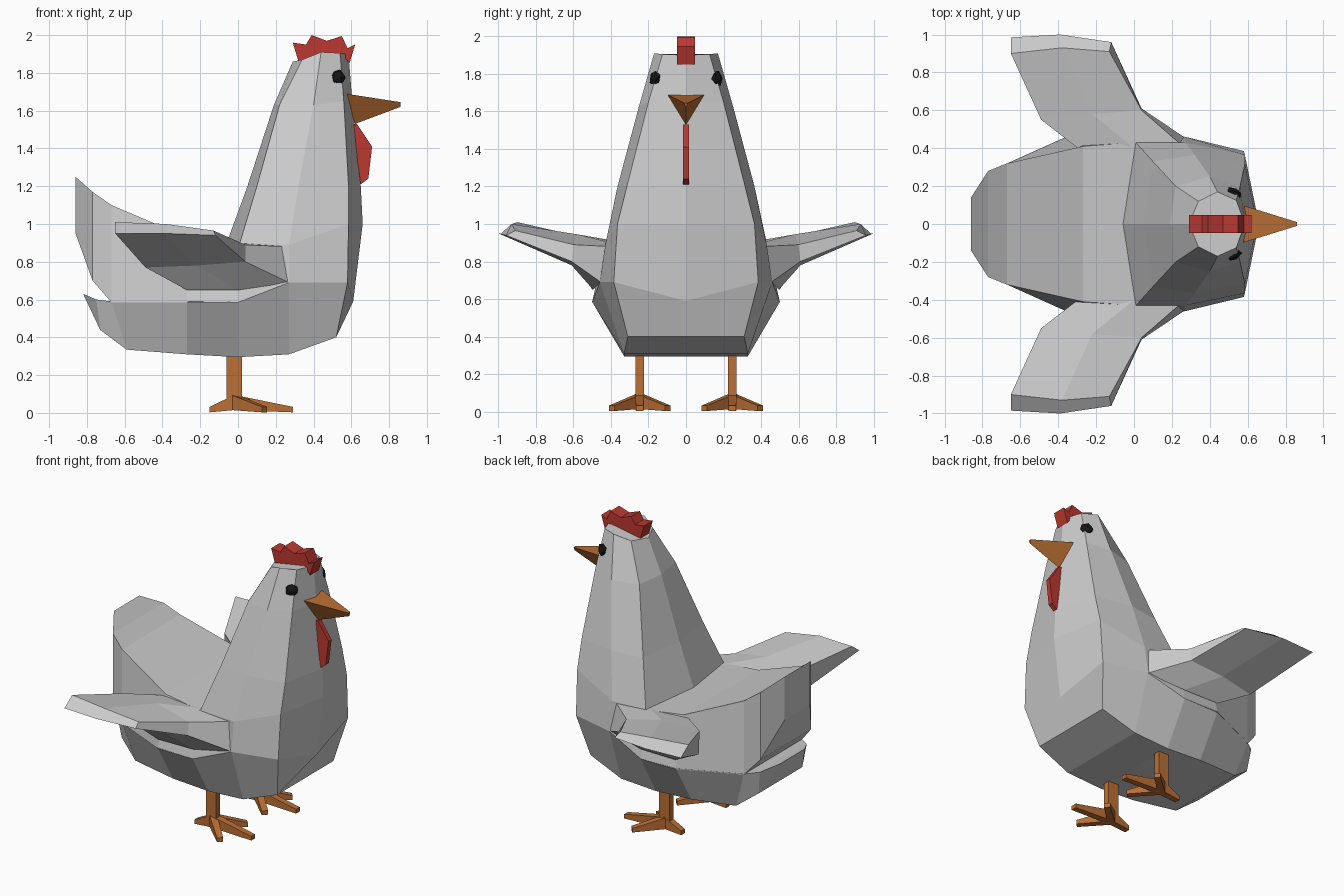
import bpy, bmesh, math
from mathutils import Vector

if "Cube" in bpy.data.objects:
    bpy.data.objects.remove(bpy.data.objects["Cube"])


def material(name, rgb):
    m = bpy.data.materials.new(name)
    m.diffuse_color = (*rgb, 1)
    m.use_nodes = True
    m.node_tree.nodes["Principled BSDF"].inputs["Base Color"].default_value = m.diffuse_color
    return m


ORANGE = material("orange", (0.50, 0.16, 0.035))
RED = material("red", (0.50, 0.04, 0.03))
BLACK = material("black", (0.008, 0.008, 0.008))


def loft(name, rings, mat=None):
    """Skin closed rings with equal point counts and cap both ends."""
    bm = bmesh.new()
    rows = [[bm.verts.new(p) for p in r] for r in rings]
    n = len(rows[0])
    for a, b in zip(rows, rows[1:]):
        for i in range(n):
            j = (i + 1) % n
            bm.faces.new((a[i], a[j], b[j], b[i]))
    bm.faces.new(rows[0])
    bm.faces.new(rows[-1])
    bmesh.ops.recalc_face_normals(bm, faces=bm.faces)
    me = bpy.data.meshes.new(name)
    bm.to_mesh(me)
    bm.free()
    ob = bpy.data.objects.new(name, me)
    bpy.context.collection.objects.link(ob)
    if mat:
        me.materials.append(mat)
    return ob


def sym(half):
    """Complete a half ring by mirroring it across y = 0."""
    return half + [(x, -y, z) for x, y, z in reversed(half) if y > 0]


def plate(name, profile, w, mat):
    """Side profile in x, z given thickness 2w."""
    return loft(name, [[(x, s * w, z) for x, z in profile] for s in (-1, 1)], mat)


# lower body: bottom edge, widest edge, centre line
loft("lower_body", [sym(r) for r in (
    [(-.81, .13, .61), (-.82, .14, .63), (-.82, 0, .63)],
    [(-.73, .24, .44), (-.75, .26, .60), (-.75, 0, .60)],
    [(-.59, .29, .335), (-.67, .32, .59), (-.67, 0, .59)],
    [(-.27, .33, .31), (-.27, .50, .59), (-.27, 0, .60)],
    [(0, .33, .295), (0, .50, .585), (0, 0, .60)],
    [(.27, .33, .31), (.27, .46, .69), (.27, 0, .62)],
    [(.52, .31, .40), (.58, .385, .69), (.61, 0, .59)])])

# back and raised tail: (x, low y, low z, top y, top z)
loft("back_and_tail", [sym([(x, yl, zl), (x, yt, zt)]) for x, yl, zl, yt, zt in (
    (-.86, .14, .95, .14, 1.25),
    (-.77, .28, .70, .28, 1.17),
    (-.67, .32, .585, .32, 1.10),
    (-.27, .50, .585, .41, .93),
    (0, .50, .585, .43, .90),
    (.27, .46, .69, .42, .88))])

# breast, neck and head: back, back corner, side, front corner, front
loft("neck_and_head", [sym(r) for r in (
    [(0, 0, .62), (.02, .42, .62), (.27, .46, .69), (.58, .385, .69), (.61, 0, .59)],
    [(-.06, 0, .90), (.01, .43, .90), (.27, .43, .89), (.585, .365, 1.0), (.66, 0, 1.0)],
    [(.05, 0, 1.20), (.10, .33, 1.20), (.32, .365, 1.20), (.585, .315, 1.20), (.65, 0, 1.20)],
    [(.19, 0, 1.63), (.22, .20, 1.63), (.40, .25, 1.63), (.56, .20, 1.65), (.605, 0, 1.65)],
    [(.29, 0, 1.86), (.34, .12, 1.87), (.44, .17, 1.91), (.54, .125, 1.905), (.585, 0, 1.90)])])

# wings: root, elbow and tip sections (top then underside)
for s, side in ((1, "left"), (-1, "right")):
    loft(side + "_wing", [[(x, s * y, z) for x, y, z in r] for r in (
        [(-.27, .38, .91), (0, .40, .90), (.27, .40, .88),
         (.27, .455, .69), (0, .495, .65), (-.27, .50, .65)],
        [(-.49, .55, .93), (-.22, .58, .945), (.04, .60, .89),
         (.04, .61, .80), (-.22, .61, .78), (-.49, .56, .77)],
        [(-.65, .90, 1.01), (-.38, .93, 1.0), (-.13, .91, .965),
         (-.12, .96, .94), (-.39, 1.0, .95), (-.65, .985, .95)])])

# beak
loft("beak", [
    [(.57, -.10, 1.69), (.57, .10, 1.69), (.62, 0, 1.53)],
    [(.86, -.01, 1.645), (.86, .01, 1.645), (.86, 0, 1.62)]], ORANGE)

# comb and wattle
plate("comb", [(.32, 1.86), (.29, 1.96), (.36, 1.95), (.39, 2.0), (.47, 1.97),
               (.55, 1.995), (.58, 1.93), (.62, 1.95), (.59, 1.85), (.55, 1.90)], .048, RED)
plate("wattle", [(.61, 1.53), (.63, 1.53), (.71, 1.41), (.69, 1.24), (.65, 1.21), (.63, 1.35)],
      .017, RED)

# eyes: flattened faceted beads
for s, side in ((1, "left"), (-1, "right")):
    bpy.ops.mesh.primitive_ico_sphere_add(subdivisions=1, radius=1, location=(.53, s * .165, 1.775))
    eye = bpy.context.object
    eye.name = side + "_eye"
    eye.scale = (.046, .046, .024)
    eye.rotation_mode = 'QUATERNION'
    eye.rotation_quaternion = Vector((.5, s * .85, .12)).to_track_quat('Z', 'Y')
    eye.data.materials.append(BLACK)


def toe(name, base, tip):
    """Wedge running from the ankle to a toe tip."""
    d = (Vector(tip) - Vector(base)).normalized()
    n = Vector((-d.y, d.x))
    rings = []
    for (x, y), w, lo, hi in ((base, .024, .015, .095), (tip, .02, .003, .032)):
        rings.append([(x + k * w * n.x, y + k * w * n.y, z)
                      for k, z in ((-1, lo), (1, lo), (1, hi), (-1, hi))])
    loft(name, rings, ORANGE)


# legs and feet
for s, side in ((1, "left"), (-1, "right")):
    c = s * .247
    loft(side + "_leg", [[(x, c + y, z) for x, y in
                          ((-.06, -.022), (.02, -.022), (.02, .022), (-.06, .022))]
                         for z in (.05, .35)], ORANGE)
    for part, dx, dy in (("middle", .29, 0), ("outer", .14, .15),
                         ("inner", .14, -.15), ("back", -.15, 0)):
        toe(f"{side}_{part}_toe", (-.02, c), (dx, c + s * dy))
